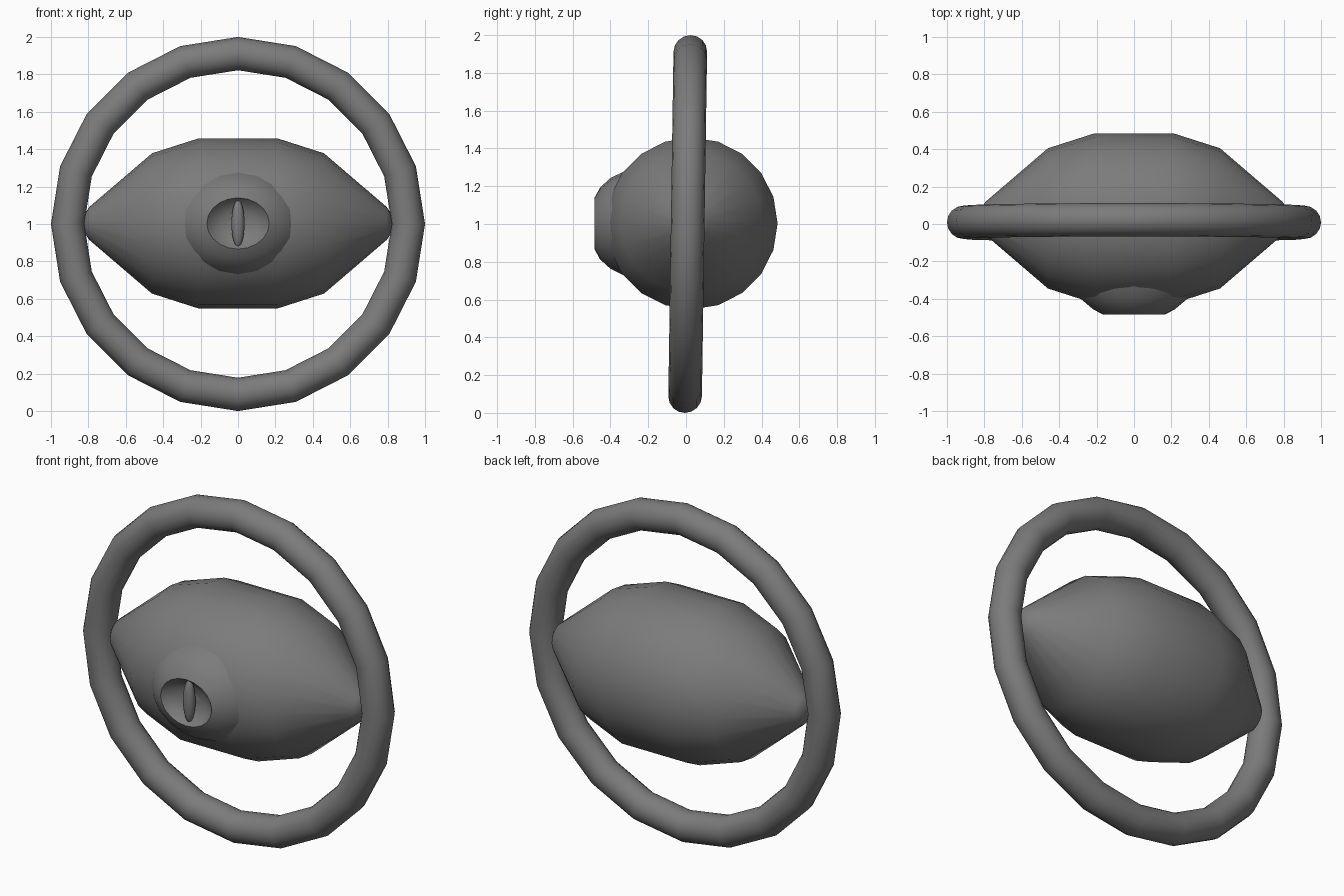
import bpy
import math
from mathutils import Vector

if "Cube" in bpy.data.objects:
    bpy.data.objects.remove(bpy.data.objects["Cube"])

CENTRE_Z = 1.0

# Dark grey finish shared by all parts
dark = bpy.data.materials.new("dark_grey")
dark.diffuse_color = (0.2, 0.2, 0.2, 1)
dark.use_nodes = True
dark.node_tree.nodes["Principled BSDF"].inputs["Base Color"].default_value = dark.diffuse_color


def loft(name, rings, closed=False, angle=50):
    """Skin a list of equal point loops; cap both ends unless closed."""
    n = len(rings[0])
    verts = [p for ring in rings for p in ring]
    faces = []
    for i in range(len(rings) if closed else len(rings) - 1):
        a, b = i * n, (i + 1) % len(rings) * n
        for k in range(n):
            m = (k + 1) % n
            faces.append((a + k, a + m, b + m, b + k))
    if not closed:
        faces.append(tuple(reversed(range(n))))
        faces.append(tuple(range(len(verts) - n, len(verts))))
    mesh = bpy.data.meshes.new(name)
    mesh.from_pydata(verts, [], faces)
    mesh.materials.append(dark)
    obj = bpy.data.objects.new(name, mesh)
    bpy.context.collection.objects.link(obj)
    # consistent outward faces, then smooth shading
    bpy.ops.object.select_all(action='DESELECT')
    obj.select_set(True)
    bpy.context.view_layer.objects.active = obj
    bpy.ops.object.mode_set(mode='EDIT')
    bpy.ops.mesh.select_all(action='SELECT')
    bpy.ops.mesh.normals_make_consistent(inside=False)
    bpy.ops.object.mode_set(mode='OBJECT')
    bpy.ops.object.shade_smooth_by_angle(angle=math.radians(angle))
    return obj


def circle(n):
    return [(math.cos(2 * math.pi * k / n), math.sin(2 * math.pi * k / n))
            for k in range(n)]


# Outer ring: 20-sided hoop with a round tube, leaning slightly back
rings = []
for s, c in circle(20):
    ring = []
    for u, v in circle(16):
        r = 0.911 + 0.089 * u
        z = r * c
        ring.append(Vector((r * s, 0.009 + 0.089 * v + 0.015 * z, CENTRE_Z + z)))
    rings.append(ring)
loft("outer_ring", rings, closed=True)

# Spindle-shaped eyeball: profile turned around the x axis
half = [(0.21, 0.455), (0.46, 0.375), (0.795, 0.088), (0.815, 0.058), (0.824, 0.02)]
profile = [(-x, r) for x, r in reversed(half)] + half
loft("eyeball", [[(x, 0.03 + r * c, CENTRE_Z + 0.003 + r * s) for c, s in circle(20)]
                 for x, r in profile])

# Iris bulge: oval dome with a hollow bowl in its front (y, half width, half height)
iris = [(-0.25, 0.345, 0.31), (-0.335, 0.335, 0.272), (-0.40, 0.285, 0.24),
        (-0.455, 0.22, 0.19), (-0.484, 0.167, 0.137),
        (-0.455, 0.14, 0.115), (-0.43, 0.09, 0.075), (-0.42, 0.03, 0.025)]
loft("iris", [[(rx * c, y, CENTRE_Z + 0.003 + rz * s) for c, s in circle(20)]
              for y, rx, rz in iris])

# Slit pupil: thin upright lens set in the bowl
slit = []
for i in range(1, 14):
    t = math.pi * i / 14
    slit.append([(0.035 * math.sin(t) * c, -0.455 + 0.03 * math.sin(t) * s,
                  CENTRE_Z + 0.003 - 0.125 * math.cos(t)) for c, s in circle(12)])
loft("pupil", slit)
